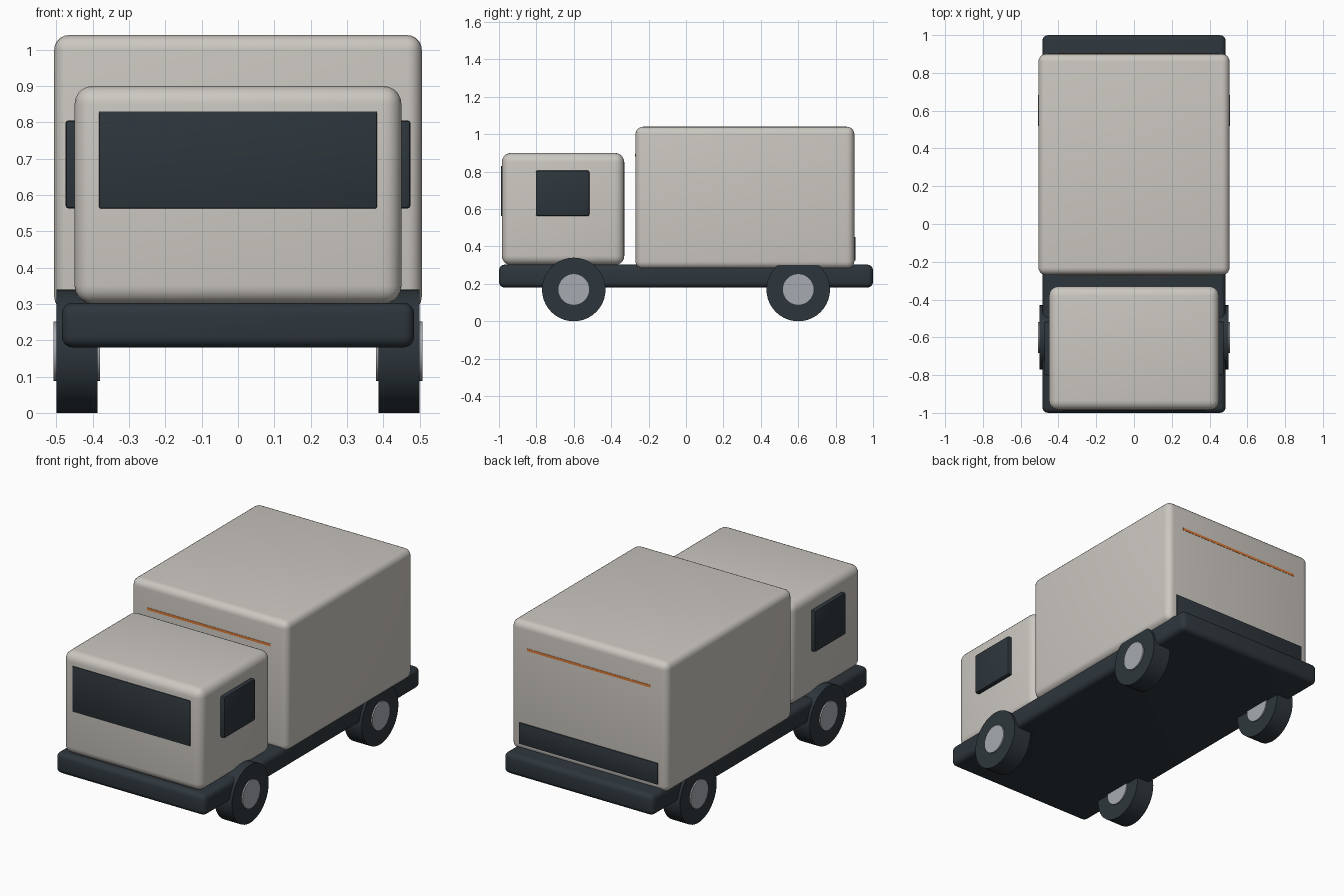
import bpy, bmesh, math
from mathutils import Matrix

if "Cube" in bpy.data.objects:
    bpy.data.objects.remove(bpy.data.objects["Cube"], do_unlink=True)


def material(name, rgb):
    m = bpy.data.materials.new(name)
    m.use_nodes = True
    color = (*rgb, 1)
    m.diffuse_color = color
    m.node_tree.nodes["Principled BSDF"].inputs["Base Color"].default_value = color
    return m


cream = material("cream paint", (0.60, 0.57, 0.53))
slate = material("dark slate", (0.027, 0.037, 0.045))
steel = material("hub grey", (0.38, 0.40, 0.43))
orange = material("marker orange", (0.70, 0.20, 0.04))


def finish(bm, name, mat):
    mesh = bpy.data.meshes.new(name)
    bm.to_mesh(mesh)
    bm.free()
    mesh.materials.append(mat)
    obj = bpy.data.objects.new(name, mesh)
    bpy.context.collection.objects.link(obj)
    bpy.ops.object.select_all(action="DESELECT")
    obj.select_set(True)
    bpy.context.view_layer.objects.active = obj
    bpy.ops.object.shade_smooth_by_angle(angle=math.radians(35))
    return obj


def box(name, mat, x, y, z, bevel=0.0, segments=4):
    """Rounded box from its (min, max) range on each axis."""
    bm = bmesh.new()
    bmesh.ops.create_cube(bm, size=1)
    spans = (x, y, z)
    for v in bm.verts:
        for i, (low, high) in enumerate(spans):
            v.co[i] = low if v.co[i] < 0 else high
    if bevel:
        bmesh.ops.bevel(bm, geom=bm.edges[:], offset=bevel, segments=segments,
                        profile=0.5, affect="EDGES")
    return finish(bm, name, mat)


def disc(name, mat, radius, x, y, z):
    """Cylinder along x between the two given x values."""
    bm = bmesh.new()
    place = Matrix.Translation((sum(x) / 2, y, z)) @ Matrix.Rotation(math.pi / 2, 4, "Y")
    bmesh.ops.create_cone(bm, cap_ends=True, segments=40, radius1=radius, radius2=radius,
                          depth=abs(x[1] - x[0]), matrix=place)
    return finish(bm, name, mat)


# Chassis and the two bodies
box("chassis", slate, (-0.485, 0.485), (-1, 1), (0.18, 0.303), 0.03)
box("cab", cream, (-0.45, 0.45), (-0.985, -0.33), (0.30, 0.90), 0.05, 5)
box("cargo_box", cream, (-0.506, 0.506), (-0.27, 0.90), (0.28, 1.04), 0.04, 5)

# Windshield and rear plate
box("windshield", slate, (-0.382, 0.382), (-0.989, -0.95), (0.563, 0.83), 0.003, 2)
box("rear_plate", slate, (-0.45, 0.45), (0.87, 0.906), (0.325, 0.45), 0.003, 2)

# Thin marker strips high on both ends of the cargo box
box("front_marker", orange, (-0.40, 0.40), (-0.2715, -0.265), (0.88, 0.895))
box("rear_marker", orange, (-0.40, 0.40), (0.895, 0.9015), (0.88, 0.895))

# Side windows and wheels, mirrored
for side, s in (("left", 1), ("right", -1)):
    window_x = sorted((s * 0.43, s * 0.475))
    box(side + "_window", slate, window_x, (-0.803, -0.517), (0.563, 0.805), 0.008, 2)
    for end, y in (("front", -0.6), ("rear", 0.6)):
        disc(f"{end}_{side}_tyre", slate, 0.17, (s * 0.387, s * 0.50), y, 0.17)
        disc(f"{end}_{side}_hub", steel, 0.082, (s * 0.38, s * 0.508), y, 0.17)
